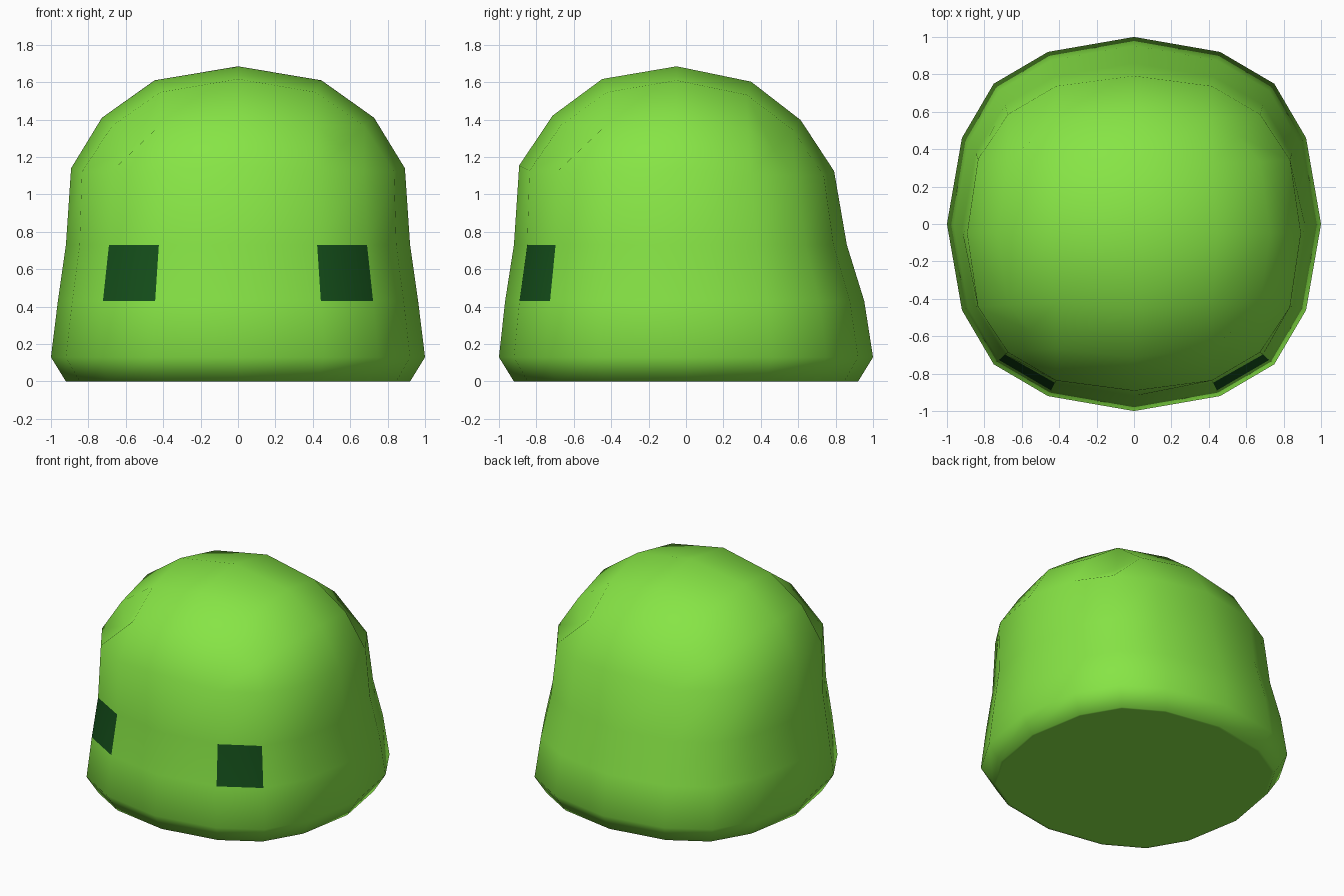
import bpy, bmesh

if "Cube" in bpy.data.objects:
    bpy.data.objects.remove(bpy.data.objects["Cube"])

# Rounded-cube template: lattice type (sorted abs coords) -> position on the unit dome
SHAPE = {(2, 0, 0): (1, 0, 0), (2, 1, 0): (.92, .46, 0), (2, 2, 0): (.75, .75, 0),
         (2, 1, 1): (.86, .43, .43), (2, 2, 1): (.695, .695, .43), (2, 2, 2): (.575, .575, .575)}
# Dome height curve, and skirt levels: z, x scale, y scale, y offset (last ring is the underside inset)
HEIGHT = [(0, .73), (.46, 1.14), (.75, 1.41), (.92, 1.61), (1, 1.685)]
SKIRT = [(.73, .92, .89, -.03), (.43, .963, .96, -.007), (.13, 1, 1, 0),
         (0, .92, .92, 0), (0, .9, .9, 0)]


def unit(p):
    key = tuple(sorted(map(abs, p), reverse=True))
    return [SHAPE[key][key.index(abs(c))] * (1 if c >= 0 else -1) for c in p]


def height(n):
    for (a, za), (b, zb) in zip(HEIGHT, HEIGHT[1:]):
        if n <= b:
            return za + (zb - za) * (n - a) / (b - a)
    return HEIGHT[-1][1]


def place(a, b, c):
    if c <= 0:
        z, sx, sy, oy = SKIRT[-c]
        x, y, _ = unit((a, b, 0))
        return x * sx, y * sy + oy, z
    x, y, n = unit((a, b, c))
    sy = .915 - .05 * max(0, n - .46) / .46
    y = y * sy - .05
    return x * .97, y, height(n) - .018 * (y + .05)


def material(name, colour):
    m = bpy.data.materials.new(name)
    m.diffuse_color = (*colour, 1)
    m.use_nodes = True
    m.node_tree.nodes["Principled BSDF"].inputs["Base Color"].default_value = m.diffuse_color
    return m


bm = bmesh.new()
verts = {}


def vert(p):
    if p not in verts:
        verts[p] = bm.verts.new(place(*p))
    return verts[p]


# Outline of the 4x4 lattice, counter-clockwise from above
ring = ([(2, k) for k in range(-2, 2)] + [(-k, 2) for k in range(-2, 2)]
        + [(-2, -k) for k in range(-2, 2)] + [(k, -2) for k in range(-2, 2)])

# Dome top
for i in range(-2, 2):
    for j in range(-2, 2):
        bm.faces.new([vert(q) for q in ((i, j, 2), (i + 1, j, 2), (i + 1, j + 1, 2), (i, j + 1, 2))])

# Walls and underside rim, with the eyes as the two front corner faces
for p, q in zip(ring, ring[1:] + ring[:1]):
    for c in range(-4, 2):
        f = bm.faces.new([vert((*p, c)), vert((*q, c)), vert((*q, c + 1)), vert((*p, c + 1))])
        if c == -1 and {p, q} in ({(1, -2), (2, -2)}, {(-1, -2), (-2, -2)}):
            f.material_index = 1

for f in bm.faces:
    f.smooth = True

# Flat underside
bm.faces.new([vert((*p, -4)) for p in reversed(ring)])

bm.normal_update()
mesh = bpy.data.meshes.new("blob_body")
bm.to_mesh(mesh)
bm.free()
mesh.materials.append(material("body_green", (.242, .78, .06)))
mesh.materials.append(material("eye_dark_green", (.0075, .08, .011)))
bpy.context.collection.objects.link(bpy.data.objects.new("blob_body", mesh))
